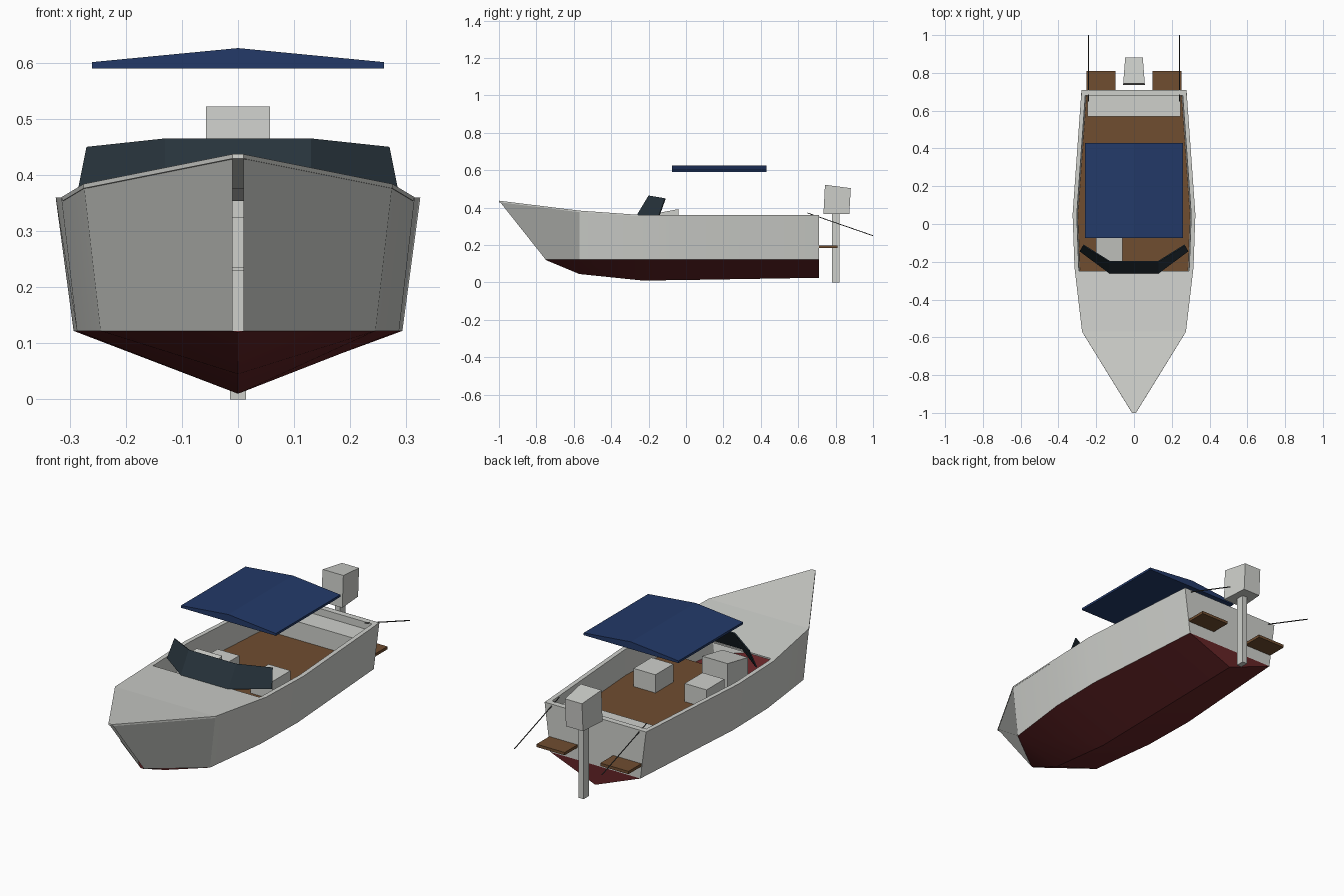
import bpy, bmesh
from math import radians
from mathutils import Vector

cube = bpy.data.objects.get("Cube")
if cube:
    bpy.data.objects.remove(cube)


def material(name, rgb):
    m = bpy.data.materials.new(name)
    m.use_nodes = True
    m.diffuse_color = (*rgb, 1)
    m.node_tree.nodes["Principled BSDF"].inputs["Base Color"].default_value = (*rgb, 1)
    return m


WHITE = material("off white", (0.62, 0.63, 0.60))
RED = material("bottom red", (0.13, 0.018, 0.02))
WOOD = material("teak brown", (0.16, 0.075, 0.03))
NAVY = material("canopy navy", (0.017, 0.042, 0.14))
GLASS = material("dark glass", (0.02, 0.033, 0.044))
STEEL = material("dark steel", (0.05, 0.05, 0.05))


def build(name, verts, faces, *mats):
    mesh = bpy.data.meshes.new(name)
    mesh.from_pydata(verts, [], faces)
    for m in mats:
        mesh.materials.append(m)
    obj = bpy.data.objects.new(name, mesh)
    bpy.context.collection.objects.link(obj)
    return obj


def loft(name, sections, *mats, extra=()):
    """Skin a list of equal-length point rows with quads."""
    n = len(sections[0])
    verts = [p for row in sections for p in row]
    faces = [(i * n + j, i * n + j + 1, (i + 1) * n + j + 1, (i + 1) * n + j)
             for i in range(len(sections) - 1) for j in range(n - 1)]
    return build(name, verts, faces + list(extra), *mats)


def thicken(obj, amount, offset=-1):
    mod = obj.modifiers.new("thickness", "SOLIDIFY")
    mod.thickness, mod.offset = amount, offset


def mirror(obj):
    obj.modifiers.new("mirror", "MIRROR")


def block(name, x0, x1, y0, y1, z0, z1, mat, shape=None):
    """Box between limits; shape may move each corner."""
    bm = bmesh.new()
    bmesh.ops.create_cube(bm, size=1)
    for v in bm.verts:
        s = v.co + Vector((0.5, 0.5, 0.5))
        v.co = (x0 + s.x * (x1 - x0), y0 + s.y * (y1 - y0), z0 + s.z * (z1 - z0))
        if shape:
            shape(v.co, s)
    obj = build(name, [], [], mat)
    bm.to_mesh(obj.data)
    bm.free()
    return obj


# Hull stations: y, keel z, chine half width, sheer half width, sheer z
CHINE = 0.122
STERN = 0.71
stations = [(-0.57, 0.045, 0.245, 0.275, 0.384),
            (-0.23, 0.01, 0.287, 0.315, 0.36),
            (0.05, 0.014, 0.293, 0.325, 0.36),
            (STERN, 0.025, 0.247, 0.278, 0.36)]
TIP = 0.01
rows = [[(TIP, -1, 0.437), (TIP, -0.75, CHINE), (0, -0.75, CHINE - 0.002),
         (-TIP, -0.75, CHINE), (-TIP, -1, 0.437)]]
for y, keel, chine, sheer, top in stations:
    rows.append([(sheer, y, top), (chine, y, CHINE), (0, y, keel),
                 (-chine, y, CHINE), (-sheer, y, top)])
last = 5 * (len(rows) - 1)
transom = [(last, last + 1, last + 3, last + 4), (last + 1, last + 2, last + 3)]
hull = loft("hull", rows, WHITE, RED, extra=transom)
for p in hull.data.polygons:
    p.material_index = int(p.center.z < CHINE)
bpy.context.view_layer.objects.active = hull
hull.select_set(True)
bpy.ops.object.shade_smooth_by_angle(angle=radians(30))
hull.select_set(False)


def sheer_at(y):
    """Half width and height of the hull edge at y."""
    pts = [(-1, TIP, 0.437)] + [(s[0], s[3], s[4]) for s in stations]
    for a, b in zip(pts, pts[1:]):
        if y <= b[0]:
            t = (y - a[0]) / (b[0] - a[0])
            return a[1] + t * (b[1] - a[1]), a[2] + t * (b[2] - a[2])


# Foredeck
DECK_END = -0.25
rows = []
for y in (-1, -0.57, DECK_END):
    w, z = sheer_at(y)
    rows.append([(-w, y, z), (w, y, z)])
thicken(loft("foredeck", rows, WHITE), 0.008)

# Gunwales with inner side walls, and the cockpit floor
FLOOR = 0.235
walls, floor = [], []
for y in (DECK_END, -0.23, 0.05, 0.68):
    w, z = sheer_at(y)
    walls.append([(w - 0.028, y, FLOOR - 0.005), (w - 0.022, y, z), (w, y, z)])
    floor.append([(0.027 - w, y, FLOOR), (w - 0.027, y, FLOOR)])
mirror(loft("gunwale", walls, WHITE))
loft("cockpit_floor", floor, WOOD)


# Stern wall, bench, seats and helm console
def flare(co, s):
    if s.z < 0.5:
        co.x *= 0.92


def slope_back(co, s):
    if s.z > 0.5 and s.y < 0.5:
        co.z -= 0.03


block("stern_wall", -0.278, 0.278, 0.68, STERN - 0.001, FLOOR - 0.005, 0.36, WHITE, flare)
block("stern_bench", -0.245, 0.245, 0.57, 0.68, FLOOR, 0.325, WHITE)
for side, x in (("left", 0.14), ("right", -0.14)):
    block(side + "_seat", x - 0.06, x + 0.06, -0.015, 0.125, FLOOR, 0.325, WHITE)
block("helm_console", -0.2, -0.06, -0.2, -0.04, FLOOR, 0.392, WHITE, slope_back)

# Wraparound windshield
base = [(-0.288, -0.145, 0.36), (-0.13, -0.262, 0.362), (0.13, -0.262, 0.362), (0.288, -0.145, 0.36)]
rim = [(-0.27, -0.113, 0.45), (-0.13, -0.2, 0.465), (0.13, -0.2, 0.465), (0.27, -0.113, 0.45)]
thicken(loft("windshield", [base, rim], GLASS), 0.006)

# Floating canopy with a low ridge
profile = [(-0.26, 0.59), (0.26, 0.59), (0.26, 0.601), (0, 0.626), (-0.26, 0.601)]
n = len(profile)
ends = [tuple(range(n)), tuple(reversed(range(n, 2 * n)))]
sides = [(i, i + n, (i + 1) % n + n, (i + 1) % n) for i in range(n)]
build("canopy", [(x, y, z) for y in (-0.075, 0.43) for x, z in profile], ends + sides, NAVY)

# Swim platforms
for side, x in (("left", 0.175), ("right", -0.175)):
    block(side + "_swim_platform", x - 0.077, x + 0.077, STERN, 0.81, 0.183, 0.197, WOOD)


# Outboard motor
def cowl_shape(co, s):
    if s.y > 0.5:
        co.x *= 0.82
        co.z -= 0.018 * s.z
    co.y += 0.008 * s.z


block("motor_cowl", -0.057, 0.057, 0.735, 0.873, 0.365, 0.522, WHITE, cowl_shape)
block("motor_leg", -0.014, 0.014, 0.78, 0.822, 0, 0.37, WHITE)

# Fishing rods trailing over the stern
for side, x in (("left", 0.24), ("right", -0.24)):
    curve = bpy.data.curves.new(side + "_fishing_rod", "CURVE")
    curve.dimensions = "3D"
    curve.bevel_depth = 0.0025
    curve.bevel_resolution = 1
    curve.use_fill_caps = True
    line = curve.splines.new("POLY")
    line.points.add(1)
    line.points[0].co = (x, 0.65, 0.371, 1)
    line.points[1].co = (x, 1.0, 0.25, 1)
    curve.materials.append(STEEL)
    bpy.context.collection.objects.link(bpy.data.objects.new(curve.name, curve))
